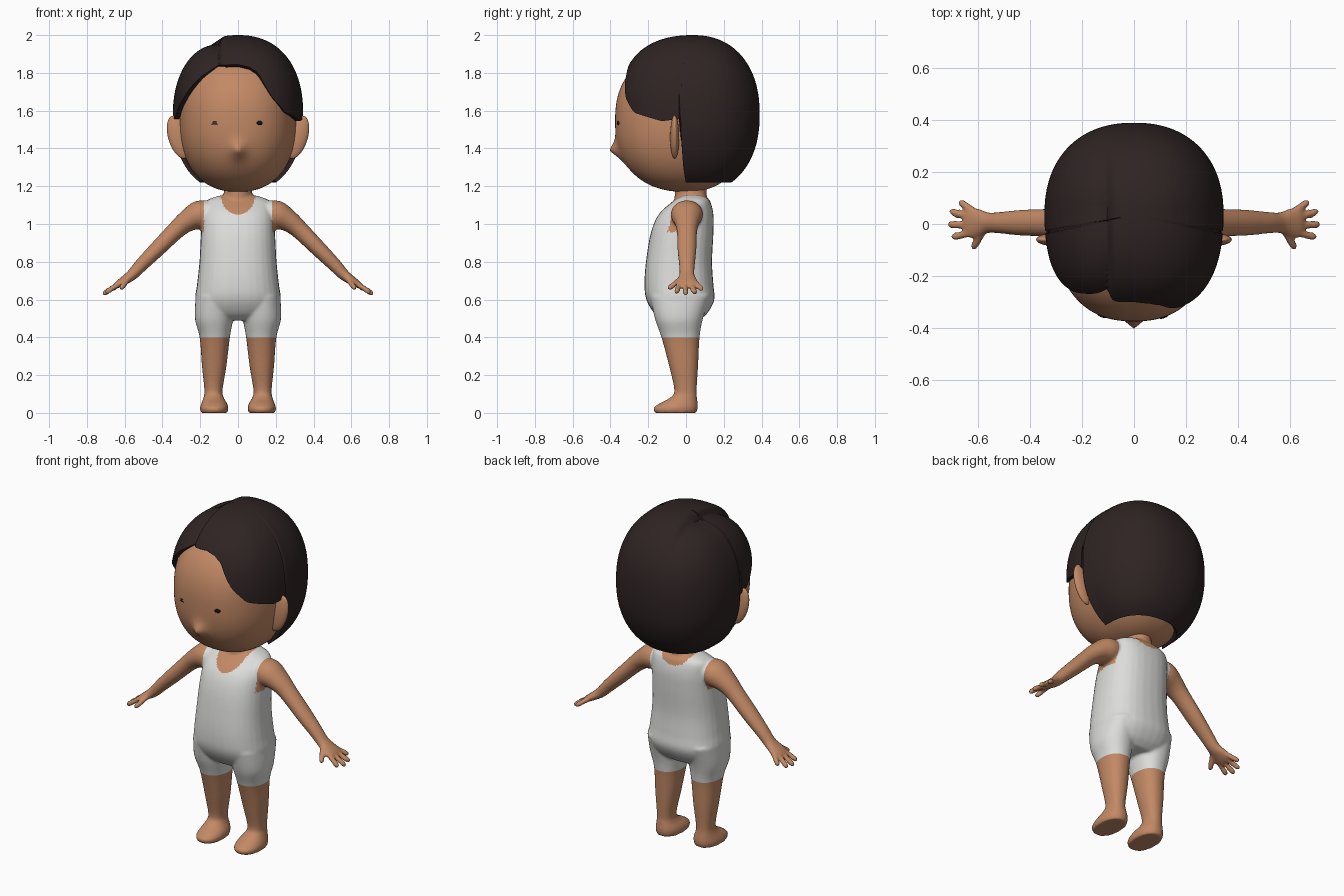
import bpy, bmesh, math
from mathutils import Vector, Matrix

if "Cube" in bpy.data.objects:
    bpy.data.objects.remove(bpy.data.objects["Cube"])


def material(name, rgb):
    m = bpy.data.materials.new(name)
    m.diffuse_color = (*rgb, 1)
    m.use_nodes = True
    m.node_tree.nodes["Principled BSDF"].inputs["Base Color"].default_value = m.diffuse_color
    return m


SKIN = material("warm skin", (0.54, 0.25, 0.13))
CLOTH = material("white cloth", (0.72, 0.72, 0.71))
HAIR = material("dark brown hair", (0.028, 0.017, 0.017))
BLACK = material("eye black", (0.008, 0.006, 0.006))


def finish(name, bm, *mats):
    me = bpy.data.meshes.new(name)
    bm.to_mesh(me)
    bm.free()
    ob = bpy.data.objects.new(name, me)
    bpy.context.collection.objects.link(ob)
    for m in mats:
        me.materials.append(m)
    me.shade_smooth()
    return ob


def spline(rows, n=5):
    """Catmull-Rom interpolation of parameter rows."""
    out = []
    for i in range(len(rows) - 1):
        a, b, c, d = (rows[max(0, min(len(rows) - 1, i + k))] for k in (-1, 0, 1, 2))
        for s in range(n):
            t = s / n
            out.append([0.5 * (2 * q + (r - p) * t + (2 * p - 5 * q + 4 * r - w) * t * t
                        + (3 * q - p - 3 * r + w) * t ** 3) for p, q, r, w in zip(a, b, c, d)])
    return out + [list(rows[-1])]


def ring(c, u, v, e=2.0, n=32):
    pts = []
    for k in range(n):
        co, si = math.cos(math.tau * k / n), math.sin(math.tau * k / n)
        pts.append(Vector(c) + Vector(u) * math.copysign(abs(co) ** (2 / e), co)
                   + Vector(v) * math.copysign(abs(si) ** (2 / e), si))
    return pts


def loft(bm, rings):
    vs = [[bm.verts.new(p) for p in r] for r in rings]
    n = len(vs[0])
    for a, b in zip(vs, vs[1:]):
        for k in range(n):
            bm.faces.new((a[k], a[(k + 1) % n], b[(k + 1) % n], b[k]))
    bm.faces.new(vs[0][::-1])
    bm.faces.new(vs[-1])


def column(bm, rows, e):
    """Upright loft; rows are z, centre x, half width, front y, back y."""
    loft(bm, [ring((cx, (f + b) / 2, z), (w, 0, 0), (0, (b - f) / 2, 0), e)
              for z, cx, w, f, b in spline(rows)])


def finger(bm, a, b, r):
    a, b = Vector(a), Vector(b)
    d = (b - a).normalized()
    u = d.orthogonal().normalized()
    w = d.cross(u)
    steps = [(0, 1), (0.5, 1), (0.8, 1.05), (0.9, 0.9), (0.97, 0.6), (1, 0.2)]
    loft(bm, [ring(a.lerp(b, t), u * r * s, w * r * s, 2, 12) for t, s in steps])


# Body: torso, neck, legs with feet, arms with hands, fused into one skin
bm = bmesh.new()
column(bm, [(0.49, 0, 0.14, -0.12, 0.07), (0.53, 0, 0.2, -0.17, 0.115), (0.6, 0, 0.226, -0.21, 0.15),
            (0.68, 0, 0.217, -0.22, 0.145), (0.8, 0, 0.204, -0.212, 0.138), (0.95, 0, 0.196, -0.187, 0.145),
            (1.05, 0, 0.19, -0.145, 0.145), (1.12, 0, 0.17, -0.07, 0.128), (1.15, 0, 0.1, -0.03, 0.1)], 2.4)
column(bm, [(1.05, 0, 0.09, -0.07, 0.11), (1.15, 0, 0.076, -0.06, 0.11), (1.28, 0, 0.07, -0.06, 0.11)], 2)
for s in (1, -1):
    column(bm, [(z, s * cx, w, f, b) for z, cx, w, f, b in (
        (0, 0.126, 0.07, -0.165, 0.055), (0.025, 0.126, 0.075, -0.172, 0.062),
        (0.05, 0.126, 0.068, -0.14, 0.062), (0.08, 0.129, 0.054, -0.085, 0.058),
        (0.12, 0.13, 0.048, -0.062, 0.056), (0.25, 0.126, 0.065, -0.09, 0.064),
        (0.4, 0.123, 0.08, -0.13, 0.072), (0.5, 0.127, 0.101, -0.165, 0.09),
        (0.62, 0.12, 0.104, -0.19, 0.13))], 2.2)
    arm = spline([(0.12, 1.07, 0.07, 0.05), (0.2, 1.05, 0.085, 0.075), (0.27, 1.015, 0.068, 0.058),
                  (0.33, 0.965, 0.054, 0.048), (0.43, 0.865, 0.05, 0.042), (0.51, 0.785, 0.042, 0.036),
                  (0.56, 0.732, 0.04, 0.03), (0.6, 0.703, 0.054, 0.024), (0.635, 0.68, 0.06, 0.019),
                  (0.65, 0.67, 0.05, 0.012)])
    rings = []
    for k, (x, z, ry, rn) in enumerate(arm):
        p, q = arm[max(k - 1, 0)], arm[min(k + 1, len(arm) - 1)]
        t = Vector((s * (q[0] - p[0]), 0, q[1] - p[1])).normalized()
        rings.append(ring((s * x, 0.005, z), (0, ry, 0), Vector((-t.z, 0, t.x)) * rn))
    loft(bm, rings)
    for a, b in (((0.61, 0.045, 0.695), (0.675, 0.088, 0.65)), ((0.63, 0.025, 0.683), (0.71, 0.05, 0.632)),
                 ((0.63, -0.005, 0.683), (0.718, -0.002, 0.626)), ((0.63, -0.035, 0.683), (0.703, -0.052, 0.635)),
                 ((0.575, -0.02, 0.715), (0.622, -0.096, 0.655))):
        finger(bm, (s * a[0], *a[1:]), (s * b[0], *b[1:]), 0.0145)
bmesh.ops.recalc_face_normals(bm, faces=bm.faces)
body = finish("body", bm, SKIN, CLOTH)
rm = body.modifiers.new("fuse", "REMESH")
rm.mode, rm.voxel_size = "VOXEL", 0.008
sm = body.modifiers.new("soften", "SMOOTH")
sm.factor, sm.iterations = 0.5, 5
me = bpy.data.meshes.new_from_object(body.evaluated_get(bpy.context.evaluated_depsgraph_get()))
body.modifiers.clear()
body.data = me
me.materials.clear()
me.materials.append(SKIN)
me.materials.append(CLOTH)
bm = bmesh.new()
bm.from_mesh(me)
bmesh.ops.bisect_plane(bm, geom=bm.verts[:] + bm.edges[:] + bm.faces[:],
                       plane_co=(0, 0, 0.4), plane_no=(0, 0, 1))
# One-piece suit: cloth between leg hem, arm holes and neckline
for f in bm.faces:
    x, y, z = f.calc_center_median()
    x = abs(x)
    depth = 0.105 if y < 0.03 else 0.06
    bare = (z < 0.4 or z > 1.152 or x > 0.25 or (x > 0.18 and z > 0.96)
            or (x / 0.09) ** 2 + ((z - 1.155) / depth) ** 2 < 1)
    f.material_index = 0 if bare else 1
    f.smooth = True
bm.to_mesh(me)
bm.free()


def radius(d, a, bf, bb, c, ef, eb):
    """Distance to a rounded ellipsoid along d, with its own front and back."""
    k = max(0, -d.y)
    e = eb + (ef - eb) * k
    b = bf if d.y < 0 else bb
    return (abs(d.x / a) ** e + abs(d.y / b) ** e + abs(d.z / c) ** e) ** (-1 / e)


def head_point(d):
    return Vector((0, 0, 1.55)) + d * radius(d, 0.31, 0.375, 0.33, 0.38 if d.z < 0 else 0.365, 2.35, 2.3)


# Head with a small pointed nose
bm = bmesh.new()
bmesh.ops.create_uvsphere(bm, u_segments=128, v_segments=96, radius=1)
for v in bm.verts:
    v.co = head_point(v.co.normalized())
    if v.co.y < 0:
        q = math.hypot(v.co.x, (v.co.z - 1.39) * 0.85)
        v.co.y -= 0.05 * math.exp(-(q / 0.036) ** 1.5)
finish("head", bm, SKIN)

# Ears: thin tilted discs
for s, side in ((1, "left"), (-1, "right")):
    bm = bmesh.new()
    bmesh.ops.create_uvsphere(bm, u_segments=32, v_segments=20, radius=1)
    bm.transform(Matrix.Translation((s * 0.313, -0.06, 1.46)) @ Matrix.Rotation(s * 0.3, 4, "Y")
                 @ Matrix.Diagonal((0.056, 0.024, 0.118, 1)))
    finish(side + "_ear", bm, SKIN)


# Eyes: tiny dark plates on the face, one open and one nearly shut
def eye(name, x, strokes):
    bm = bmesh.new()
    for z, w, h in strokes:
        d = Vector((x, -0.35, z - 1.55)).normalized()
        p = head_point(d)
        new = bmesh.ops.create_uvsphere(bm, u_segments=16, v_segments=8, radius=1)["verts"]
        turn = Matrix.Rotation(x * 0.9 / 0.31, 4, "Z")
        bmesh.ops.transform(bm, verts=new, matrix=Matrix.Translation(p) @ turn
                            @ Matrix.Diagonal((w, 0.004, h, 1)))
    finish(name, bm, BLACK)


eye("left_eye", 0.112, [(1.535, 0.017, 0.011)])
eye("right_eye", -0.122, [(1.54, 0.012, 0.003), (1.529, 0.017, 0.003)])

# Hair: cap from the crown down to a hairline given by azimuth, with a side parting
HC = Vector((0, 0.035, 1.58))
LINE = [(-180, 1.22), (-80, 1.22), (-78, 1.55), (-67, 1.56), (-50, 1.66), (-33, 1.78), (-20, 1.84),
        (0, 1.845), (10, 1.83), (17, 1.80), (22, 1.73), (27, 1.67), (39, 1.59), (63, 1.545),
        (78, 1.555), (80, 1.22), (180, 1.22)]


def hairline(az):
    for (a, za), (b, zb) in zip(LINE, LINE[1:]):
        if a <= az <= b:
            return za + (zb - za) * (az - a) / (b - a)


def hair_point(az, th):
    d = Vector((math.sin(th) * math.sin(az), -math.sin(th) * math.cos(az), math.cos(th)))
    p = HC + d * radius(d, 0.345, 0.385, 0.355, 0.42, 2.7, 2.25)
    g = p.x + 0.115
    dent = 0.036 * (math.exp(g / 0.1) if g < 0 else math.exp(-(g / 0.022) ** 2))
    dent *= max(0, min(1, (0.32 - p.y) / 0.25)) * max(0, min(1, (p.z - 1.6) / 0.2))
    return p - d * dent


bm = bmesh.new()
N, M = 180, 48
top = bm.verts.new(hair_point(0, 0))
cols = []
for j in range(N):
    deg = -180 + 360 * j / N
    az, lo, hi = math.radians(deg), 0.0, math.pi
    for _ in range(24):
        mid = (lo + hi) / 2
        lo, hi = (mid, hi) if hair_point(az, mid).z > hairline(deg) else (lo, mid)
    cols.append([bm.verts.new(hair_point(az, lo * i / M)) for i in range(1, M + 1)])
for j in range(N):
    a, b = cols[j], cols[(j + 1) % N]
    bm.faces.new((top, a[0], b[0]))
    for i in range(M - 1):
        bm.faces.new((a[i], a[i + 1], b[i + 1], b[i]))
hair = finish("hair", bm, HAIR)
so = hair.modifiers.new("thickness", "SOLIDIFY")
so.thickness, so.offset = 0.025, -1
bpy.context.view_layer.objects.active = hair
hair.select_set(True)
bpy.ops.object.modifier_apply(modifier="thickness")
bpy.ops.object.shade_smooth_by_angle(angle=math.radians(50))
